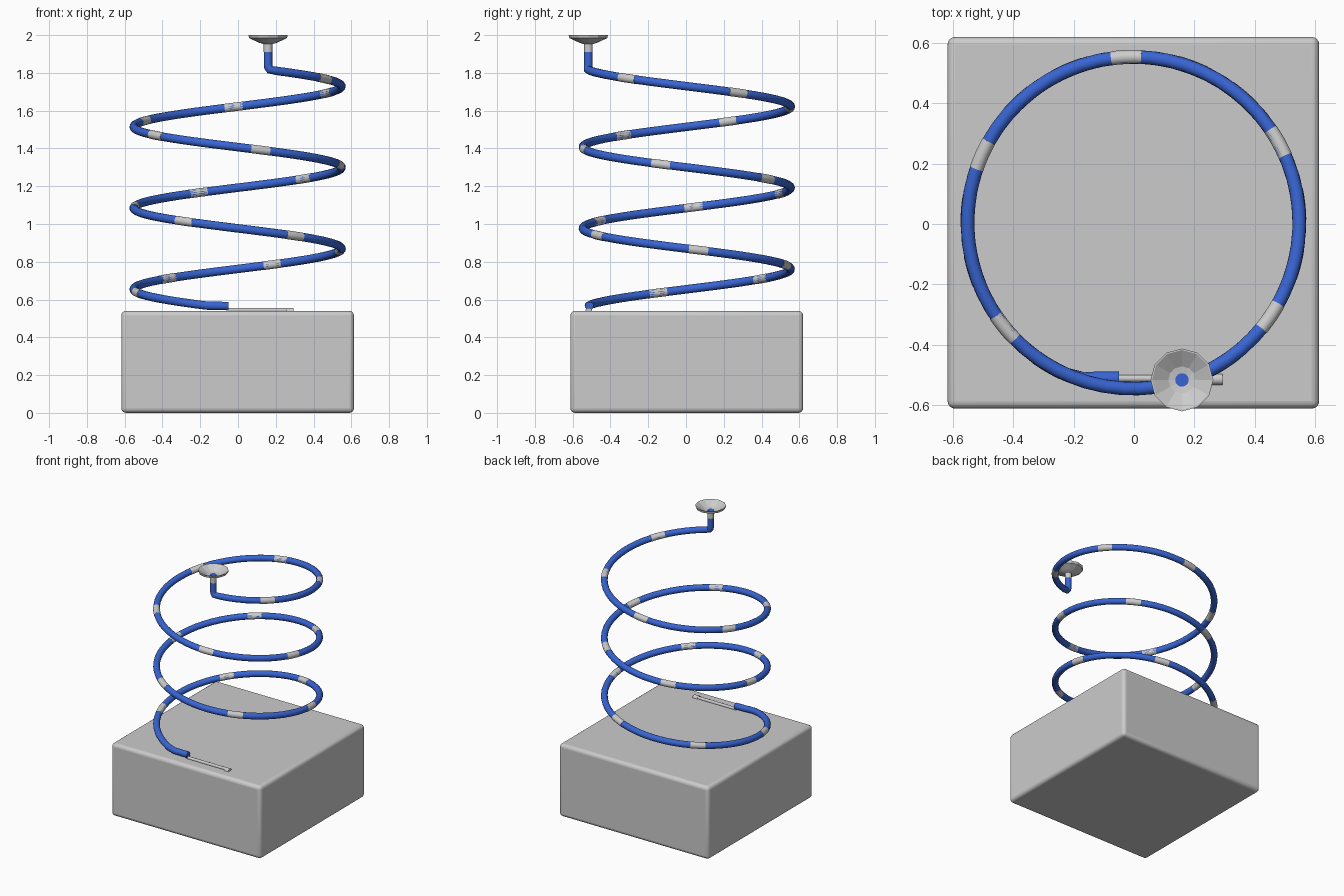
import bpy, bmesh
from math import sin, cos, pi, radians

if "Cube" in bpy.data.objects:
    bpy.data.objects.remove(bpy.data.objects["Cube"])

blue = bpy.data.materials.new("blue")
blue.diffuse_color = (0.04, 0.13, 0.65, 1)
blue.use_nodes = True
blue.node_tree.nodes["Principled BSDF"].inputs["Base Color"].default_value = blue.diffuse_color

CX, CY, R, TUBE = -0.002, 0.004, 0.55, 0.0225
Z0, PITCH = 0.547, 0.43


def smooth(obj, angle=35):
    bpy.ops.object.select_all(action='DESELECT')
    obj.select_set(True)
    bpy.context.view_layer.objects.active = obj
    bpy.ops.object.shade_smooth_by_angle(angle=radians(angle))


def tube(name, points, radius, mat=None):
    """Round capped tube along a list of points."""
    cu = bpy.data.curves.new(name, 'CURVE')
    cu.dimensions = '3D'
    cu.bevel_depth = radius
    cu.bevel_resolution = 5
    cu.use_fill_caps = True
    sp = cu.splines.new('POLY')
    sp.points.add(len(points) - 1)
    for p, co in zip(sp.points, points):
        p.co = (*co, 1)
    if mat:
        cu.materials.append(mat)
    obj = bpy.data.objects.new(name, cu)
    bpy.context.collection.objects.link(obj)
    bpy.ops.object.select_all(action='DESELECT')
    obj.select_set(True)
    bpy.context.view_layer.objects.active = obj
    bpy.ops.object.convert(target='MESH')
    smooth(bpy.context.object)
    return bpy.context.object


def helix(deg):
    """Point on the coil, degrees clockwise from the front."""
    t = radians(deg)
    return (CX - R * sin(t), CY - R * cos(t), Z0 + PITCH * deg / 360)


def lathe(name, profile, sides, x, y):
    bm = bmesh.new()
    rings = [[bm.verts.new((x + r * cos(2 * pi * i / sides),
                            y + r * sin(2 * pi * i / sides), z))
              for i in range(sides)] for r, z in profile]
    for a, b in zip(rings, rings[1:]):
        for i in range(sides):
            j = (i + 1) % sides
            bm.faces.new((a[i], a[j], b[j], b[i]))
    me = bpy.data.meshes.new(name)
    bm.to_mesh(me)
    bm.free()
    obj = bpy.data.objects.new(name, me)
    bpy.context.collection.objects.link(obj)
    return obj


# Base block with rounded edges
bpy.ops.mesh.primitive_cube_add(size=1, location=(CX, CY, 0.27))
base = bpy.context.object
base.name = "base_block"
base.scale = (1.232, 1.232, 0.54)
bpy.ops.object.transform_apply(location=False, rotation=False, scale=True)
bev = base.modifiers.new("round_edges", 'BEVEL')
bev.width = 0.025
bev.segments = 4
smooth(base)

# Coiled tube with straight outlet and upright inlet
FX, FY = 0.159, -0.517
path = [(-0.05, -0.512, 0.566), (-0.13, -0.512, 0.567), (-0.165, -0.514, 0.568)]
path += [helix(24 + i * (1058 - 24) / 170) for i in range(171)]
path += [(FX + 0.01, FY - 0.002, 1.817), (FX + 0.002, FY, 1.828),
         (FX, FY, 1.845), (FX, FY, 1.965)]
tube("coil_tube", path, TUBE, blue)

# Grey bands evenly spaced along the coil
for k in range(16):
    mid = 1024.5 - 63.4 * k
    tube(f"coil_band_{k}", [helix(mid - 5.2 + 1.3 * i) for i in range(9)],
         TUBE + 0.0008)
tube("inlet_band", [(FX, FY, 1.91), (FX, FY, 1.96)], TUBE + 0.0008)

# Thin outlet rod with a small tip
tube("outlet_rod", [(-0.06, -0.512, 0.544), (0.26, -0.512, 0.544)], 0.0115)
tube("outlet_tip", [(0.258, -0.515, 0.538), (0.294, -0.515, 0.538)], 0.019)

# Faceted funnel, open at the top
lathe("funnel", [(0.023, 1.952), (0.048, 1.96), (0.100, 1.984), (0.104, 2.0),
                 (0.099, 2.0), (0.045, 1.966), (0.020, 1.962)], 12, FX, FY)
